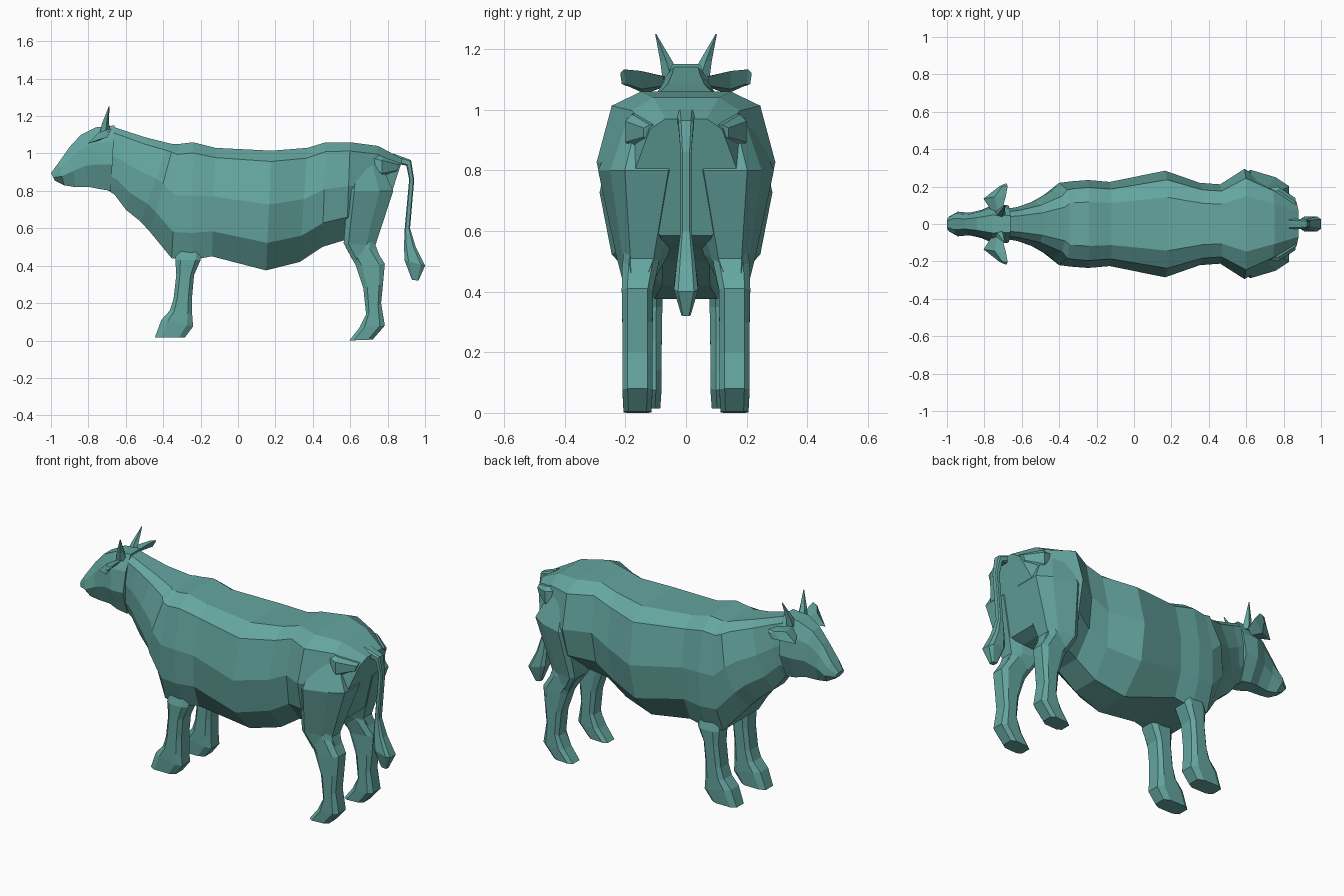
import bpy
import bmesh
from math import cos, sin, tau

hide = bpy.data.materials.new("teal_hide")
hide.diffuse_color = (.13, .38, .35, 1)


def ring(row, profile):
    """Cross-section between two points of the side view: (x1, z1, x2, z2, centre y, half width)."""
    x1, z1, x2, z2, yc, hw = row
    def place(t, w):
        return (x1 + (x2 - x1) * t, yc + hw * w, z1 + (z2 - z1) * t)
    return [place(t, w) for t, w in profile] + [place(t, -w) for t, w in reversed(profile)]


def loft(name, rings, mirrored=False):
    """Skin a chain of equal rings, cap both ends, optionally mirror across y."""
    bm = bmesh.new()
    loops = [[bm.verts.new(p) for p in r] for r in rings]
    n = len(loops[0])
    for a, b in zip(loops, loops[1:]):
        for i in range(n):
            j = (i + 1) % n
            bm.faces.new((a[i], a[j], b[j], b[i]))
    bm.faces.new(loops[0])
    bm.faces.new(loops[-1])
    bmesh.ops.recalc_face_normals(bm, faces=bm.faces)
    mesh = bpy.data.meshes.new(name)
    bm.to_mesh(mesh)
    bm.free()
    mesh.materials.append(hide)
    obj = bpy.data.objects.new(name, mesh)
    bpy.context.collection.objects.link(obj)
    if mirrored:
        mod = obj.modifiers.new("mirror", 'MIRROR')
        mod.use_axis = (False, True, False)
    return obj


def trunk(top, low, bottom):
    """Torso profile with its own back, flank and belly width."""
    return [(0, top), (.09, max(.83, top) if top > .4 else .7), (.45, 1), (.77, low), (1, bottom)]


SKULL = [(0, .45), (.25, .85), (.6, 1), (1, .5)]
LIMB = [(0, .65), (.2, 1), (.8, 1), (1, .65)]
THIGH = [(0, .85), (.15, 1), (.7, .75), (1, .45)]
NECK = trunk(.5, .85, .4)
CHEST = trunk(.5, .95, .72)
BELLY = trunk(.5, .86, .36)
RUMP = trunk(.4, .95, .5)

# Torso and neck: top point, bottom point, half width, profile
torso = [
    (-.66, 1.14, -.72, .82, .08, NECK),
    (-.60, 1.12, -.66, .78, .09, NECK),
    (-.49, 1.085, -.60, .70, .12, NECK),
    (-.37, 1.055, -.52, .635, .18, NECK),
    (-.345, 1.05, -.47, .58, .22, NECK),
    (-.32, 1.05, -.355, .44, .228, CHEST),
    (-.24, 1.06, -.25, .43, .235, CHEST),
    (-.12, 1.03, -.14, .45, .225, CHEST),
    (.18, 1.015, .15, .375, .285, BELLY),
    (.37, 1.03, .33, .42, .22, BELLY),
    (.47, 1.06, .45, .50, .212, BELLY),
    (.60, 1.06, .58, .54, .295, BELLY),
    (.75, 1.04, .69, .56, .215, BELLY),
    (.88, .97, .755, .585, .17, RUMP),
]
loft("torso", [ring((a, b, c, d, 0, w), p) for a, b, c, d, w, p in torso])

# Head
head = [
    (-1.0, .895, -.98, .855, .04),
    (-.96, .95, -.93, .83, .066),
    (-.90, 1.035, -.87, .82, .06),
    (-.84, 1.10, -.80, .822, .075),
    (-.76, 1.14, -.74, .81, .105),
    (-.66, 1.15, -.68, .80, .10),
]
loft("head", [ring((a, b, c, d, 0, w), SKULL) for a, b, c, d, w in head])

# Hip bones
hip = [
    (.66, 1.0, .66, .95, .12, .06),
    (.77, .985, .77, .87, .14, .06),
    (.865, .95, .85, .90, .08, .06),
]
loft("hip_bone", [ring(r, LIMB) for r in hip], True)

# Thighs, flush with the flank
thigh = [
    (.62, .99, .74, .99, .11, .10),
    (.585, .80, .83, .80, .13, .16),
    (.565, .52, .735, .51, .145, .085),
    (.62, .42, .77, .42, .16, .045),
]
loft("thigh", [ring(r, THIGH) for r in thigh], True)

# Legs: front edge point, rear edge point, centre y, half width
hind = [
    (.59, .56, .73, .56, .15, .05),
    (.575, .50, .735, .49, .15, .06),
    (.63, .40, .785, .41, .16, .052),
    (.67, .28, .775, .30, .16, .05),
    (.685, .14, .765, .20, .16, .05),
    (.65, .07, .785, .08, .16, .05),
    (.595, .0, .72, .005, .16, .046),
]
loft("hind_leg", [ring(r, LIMB) for r in hind], True)
front = [
    (-.33, .52, -.19, .52, .12, .05),
    (-.335, .43, -.20, .43, .135, .06),
    (-.33, .35, -.235, .35, .135, .057),
    (-.345, .22, -.245, .24, .135, .055),
    (-.365, .16, -.245, .14, .135, .055),
    (-.41, .11, -.24, .075, .135, .055),
    (-.445, .015, -.285, .015, .135, .05),
]
loft("front_leg", [ring(r, LIMB) for r in front], True)

# Tail with tuft
tail = [
    (.83, 1.0, .83, .95, 0, .03),
    (.925, .965, .90, .935, 0, .025),
    (.942, .86, .915, .86, 0, .018),
    (.92, .60, .89, .585, 0, .018),
    (.95, .50, .888, .50, 0, .03),
    (1.0, .40, .89, .43, 0, .04),
    (.965, .32, .93, .325, 0, .015),
]
loft("tail", [ring(r, LIMB) for r in tail])

# Ears: diamonds growing outwards; centre, half length in x and z, thickness
ear = [
    (-.73, .07, 1.095, .025, .015, .015),
    (-.745, .145, 1.09, .06, .038, .022),
    (-.705, .20, 1.105, .03, .028, .02),
    (-.70, .212, 1.10, .018, .02, .015),
]
loft("ear", [[(x - dx, y - .01, z - dz), (x, y, z + t), (x + dx, y + .005, z + dz), (x, y, z - t)]
             for x, y, z, dx, dz, t in ear], True)

# Horns: centre and radius
horn = [(-.715, .05, 1.11, .03), (-.71, .065, 1.16, .021), (-.69, .10, 1.25, .002)]
loft("horn", [[(x + r * cos(k * tau / 5), y + r * sin(k * tau / 5), z) for k in range(5)]
              for x, y, z, r in horn], True)
